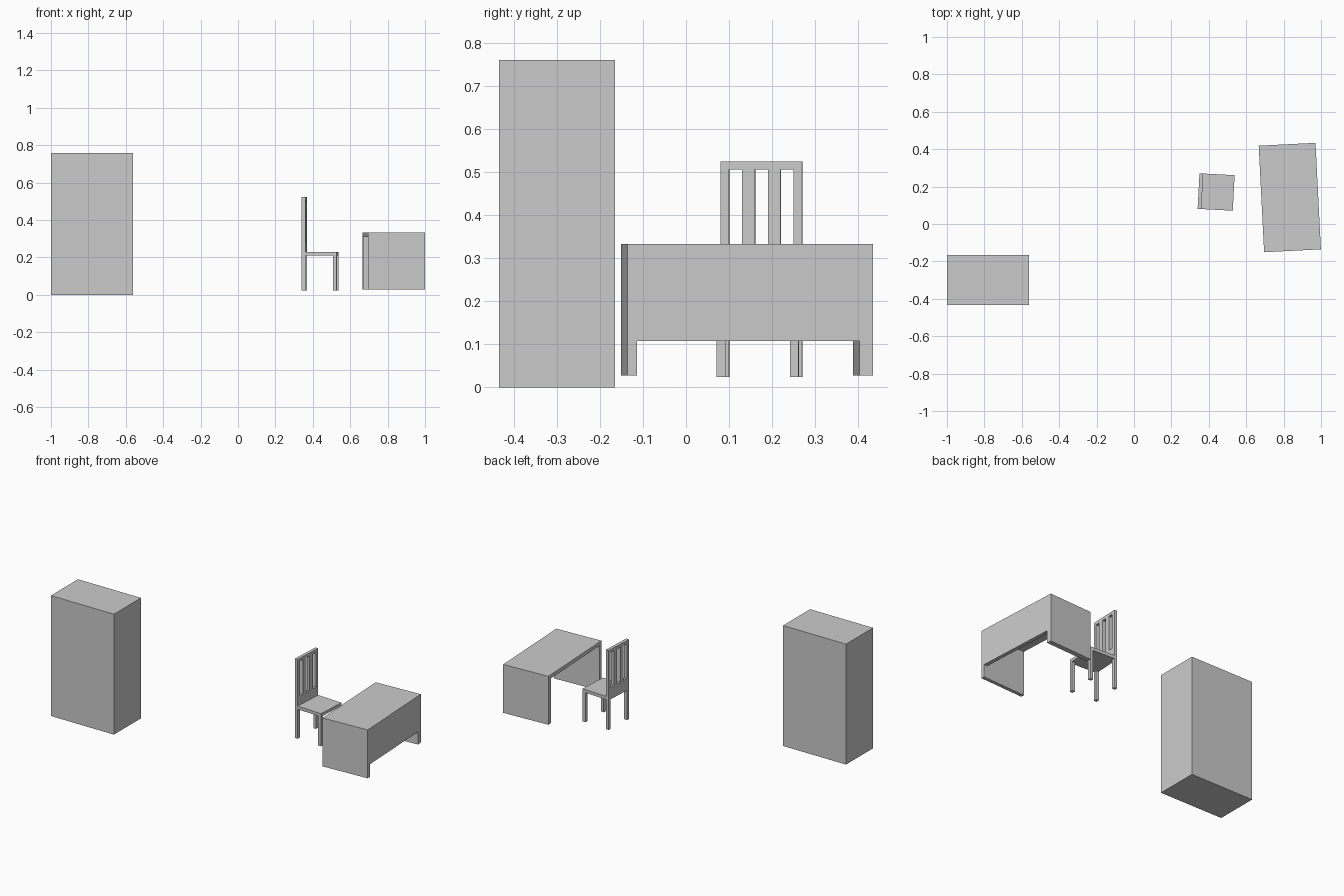
import bpy, bmesh, math
from mathutils import Matrix, Vector

if "Cube" in bpy.data.objects:
    bpy.data.objects.remove(bpy.data.objects["Cube"])


def make(name, boxes, loc=(0, 0, 0), angle=0):
    """One object from boxes given as (x0, x1, y0, y1, z0, z1), placed and turned."""
    bm = bmesh.new()
    for x0, x1, y0, y1, z0, z1 in boxes:
        centre = Vector((x0 + x1, y0 + y1, z0 + z1)) / 2
        size = Matrix.Diagonal((x1 - x0, y1 - y0, z1 - z0, 1))
        bmesh.ops.create_cube(bm, size=1, matrix=Matrix.Translation(centre) @ size)
    mesh = bpy.data.meshes.new(name)
    bm.to_mesh(mesh)
    bm.free()
    ob = bpy.data.objects.new(name, mesh)
    ob.location = loc
    ob.rotation_euler.z = math.radians(angle)
    bpy.context.collection.objects.link(ob)
    return ob


# Cabinet: plain tall box
make("cabinet", [(-1, -0.561, -0.434, -0.165, 0, 0.759)])

# Desk: top, two end panels and a shorter panel along the far side
X, Y, BOT, TOP, T = 0.152, 0.285, 0.028, 0.333, 0.024
desk = dict(loc=(0.833, 0.1415, 0), angle=2.9)
make("desk_top", [(-X, X, -Y, Y, TOP - T, TOP)], **desk)
make("desk_left_panel", [(-X, X, -Y, -Y + 0.022, BOT, TOP - T)], **desk)
make("desk_right_panel", [(-X, X, Y - 0.031, Y, BOT, TOP - T)], **desk)
make("desk_modesty_panel", [(X - T, X, -Y + 0.022, Y - 0.031, 0.107, TOP - T)], **desk)

# Chair: faces the desk (+x)
D, W, L = 0.094, 0.095, 0.02
FLOOR, SEAT0, SEAT1, RAIL, HEAD, CROWN = 0.024, 0.21, 0.23, 0.285, 0.505, 0.524
chair = dict(loc=(0.439, 0.171, 0), angle=-3)
make("chair_seat", [(-D + L, D, -W, W, SEAT0, SEAT1)], **chair)
for side, y in (("right", -W), ("left", W - L)):
    make(f"chair_front_leg_{side}", [(D - L, D, y, y + L, FLOOR, SEAT0)], **chair)
    make(f"chair_back_post_{side}", [(-D, -D + L, y, y + L, FLOOR, HEAD)], **chair)
make("chair_top_rail", [(-D, -D + L, -W, W, HEAD, CROWN)], **chair)
make("chair_lower_rail", [(-D, -D + L, -W + L, W - L, SEAT0, RAIL)], **chair)
make("chair_slats", [(-D, -D + L, y - 0.015, y + 0.015, RAIL, HEAD)
                     for y in (-0.03, 0.03)], **chair)
